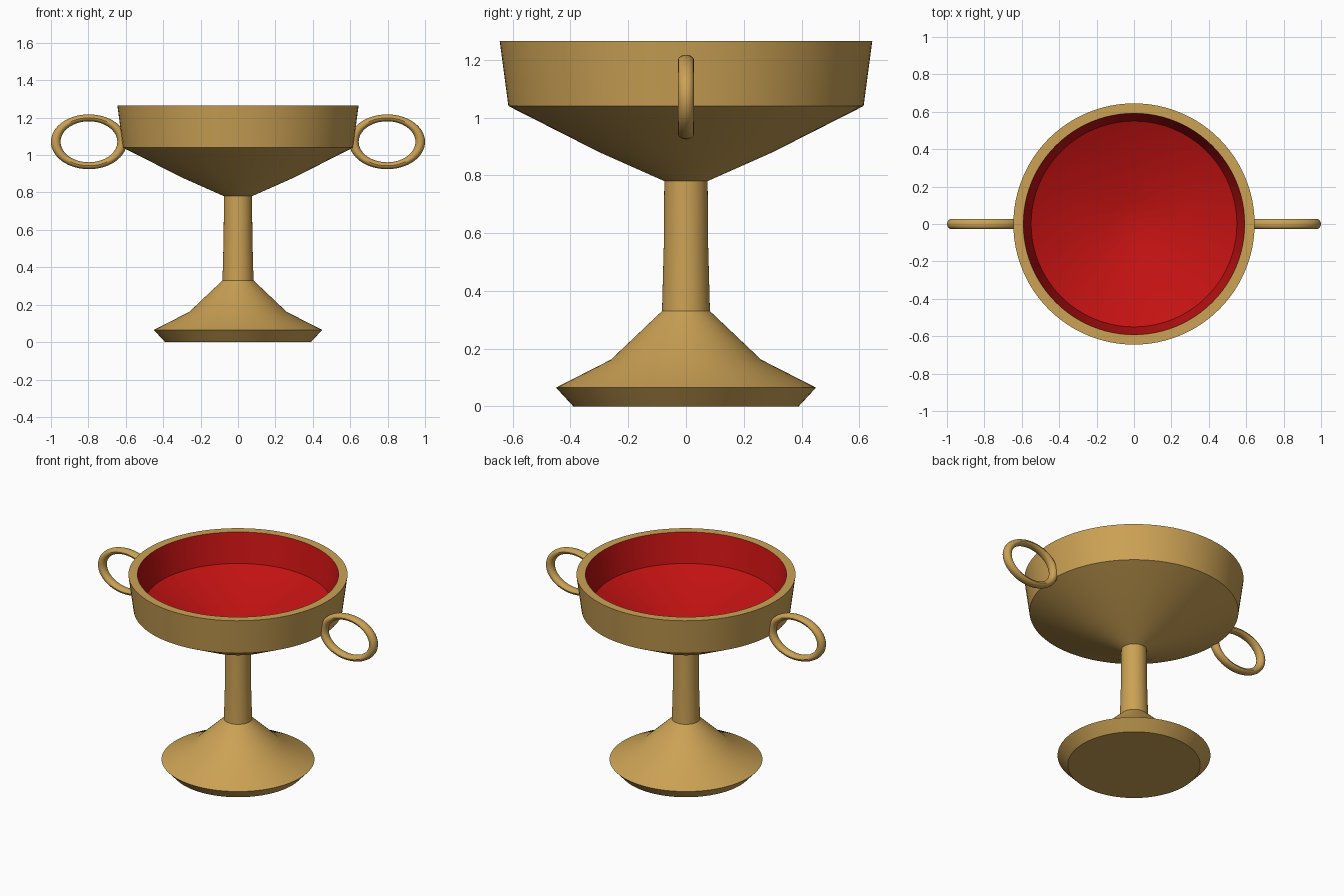
import bpy, bmesh, math

if "Cube" in bpy.data.objects:
    bpy.data.objects.remove(bpy.data.objects["Cube"])

def material(name, col):
    m = bpy.data.materials.new(name)
    m.diffuse_color = (*col, 1)
    m.use_nodes = True
    m.node_tree.nodes["Principled BSDF"].inputs["Base Color"].default_value = m.diffuse_color
    return m

gold = material("gold", (0.60, 0.36, 0.09))
red = material("red", (0.55, 0.006, 0.006))

def finish(ob):
    bpy.ops.object.select_all(action='DESELECT')
    ob.select_set(True)
    bpy.context.view_layer.objects.active = ob
    bpy.ops.object.shade_smooth_by_angle(angle=math.radians(30))

def lathe(name, profile, mats, n=96, inner_from=None):
    """Revolve (radius, z) points; bands from index inner_from use material 1."""
    bm = bmesh.new()
    rings = []
    for r, z in profile:
        if r == 0:
            rings.append([bm.verts.new((0, 0, z))] * n)
        else:
            rings.append([bm.verts.new((r * math.cos(2 * math.pi * i / n),
                                        r * math.sin(2 * math.pi * i / n), z)) for i in range(n)])
    for k in range(len(rings) - 1):
        a, b = rings[k], rings[k + 1]
        for i in range(n):
            j = (i + 1) % n
            vs = list(dict.fromkeys((a[i], a[j], b[j], b[i])))
            f = bm.faces.new(vs)
            f.material_index = 1 if inner_from is not None and k >= inner_from else 0
    bmesh.ops.recalc_face_normals(bm, faces=bm.faces)
    me = bpy.data.meshes.new(name)
    bm.to_mesh(me)
    bm.free()
    for m in mats:
        me.materials.append(m)
    ob = bpy.data.objects.new(name, me)
    bpy.context.collection.objects.link(ob)
    finish(ob)
    return ob

# Foot, stem and bowl in one closed profile; the inside of the bowl is red
profile = [(0, 0), (0.39, 0), (0.45, 0.065), (0.26, 0.162), (0.083, 0.33),
           (0.077, 0.55), (0.075, 0.78), (0.30, 0.88), (0.615, 1.04), (0.645, 1.265),
           (0.592, 1.265), (0.55, 1.08), (0.13, 0.87), (0, 0.87)]
lathe("goblet_body", profile, [gold, red], inner_from=10)

# Oval ring handles on both sides
for side, sx in (("left", -1), ("right", 1)):
    bpy.ops.mesh.primitive_torus_add(major_segments=64, minor_segments=16,
                                     major_radius=0.128, minor_radius=0.0185,
                                     location=(sx * 0.797, 0, 1.071),
                                     rotation=(math.pi / 2, 0, 0))
    ob = bpy.context.object
    ob.name = side + "_handle"
    ob.scale = (1.385, 1, 1.5)
    bpy.ops.object.transform_apply(location=False, rotation=True, scale=True)
    ob.data.materials.append(gold)
    finish(ob)
